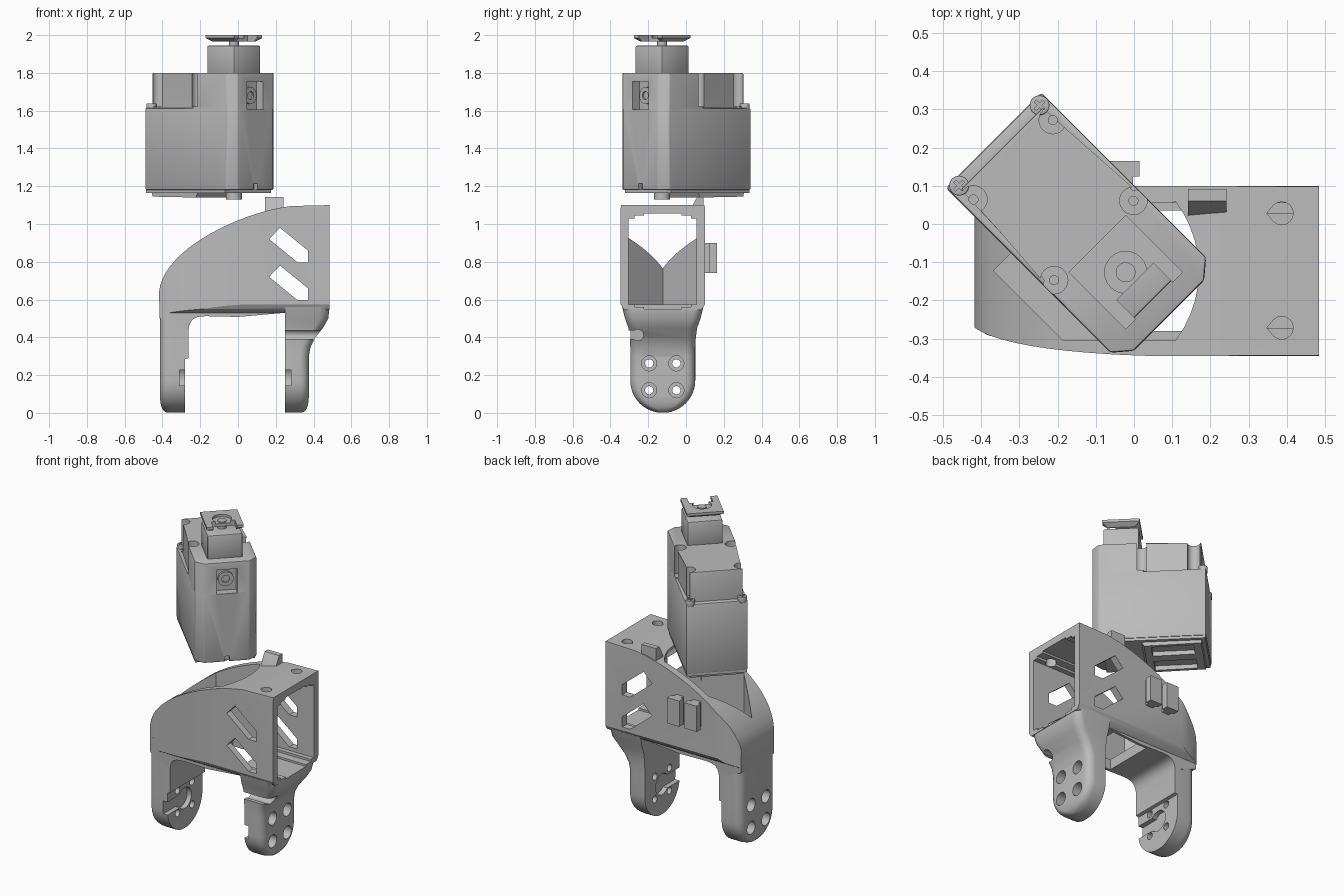
import bpy
import bmesh
from math import sin, cos, pi
from mathutils import Matrix, Vector
from mathutils.geometry import interpolate_bezier

cube = bpy.data.objects.get("Cube")
if cube:
    bpy.data.objects.remove(cube)

grey = bpy.data.materials.new("plain grey")
grey.use_nodes = True
grey.diffuse_color = (0.5, 0.5, 0.5, 1)
for node in grey.node_tree.nodes:
    if node.type == 'BSDF_PRINCIPLED':
        node.inputs["Base Color"].default_value = grey.diffuse_color


def add(name, bm):
    bmesh.ops.recalc_face_normals(bm, faces=bm.faces[:])
    mesh = bpy.data.meshes.new(name)
    bm.to_mesh(mesh)
    bm.free()
    obj = bpy.data.objects.new(name, mesh)
    bpy.context.collection.objects.link(obj)
    return obj


def loft(name, rings, bevel=0):
    """Skin equal rings of points and close both ends."""
    bm = bmesh.new()
    loops = [[bm.verts.new(p) for p in ring] for ring in rings]
    n = len(loops[0])
    for a, b in zip(loops, loops[1:]):
        for i in range(n):
            j = (i + 1) % n
            bm.faces.new((a[i], a[j], b[j], b[i]))
    bm.faces.new(loops[0][::-1])
    bm.faces.new(loops[-1])
    if bevel:
        bmesh.ops.bevel(bm, geom=bm.edges[:], offset=bevel, segments=2,
                        profile=0.5, affect='EDGES', clamp_overlap=True)
    return add(name, bm)


PLACE = {'x': lambda a, b, h: (h, a, b),
         'y': lambda a, b, h: (a, h, b),
         'z': lambda a, b, h: (a, b, h)}


def prism(pts, axis, lo, hi, name="helper", bevel=0):
    return loft(name, [[PLACE[axis](a, b, h) for a, b in pts] for h in (lo, hi)], bevel)


def box(x, y, z, name="helper", bevel=0):
    return prism([(x[0], y[0]), (x[1], y[0]), (x[1], y[1]), (x[0], y[1])], 'z', *z, name, bevel)


def circle(a, b, r, n=24):
    return [(a + r * cos(2 * pi * i / n), b + r * sin(2 * pi * i / n)) for i in range(n)]


def curve(*pts, n=20):
    return [tuple(p) for p in interpolate_bezier(*[Vector(p) for p in pts], n)]


def combine(obj, other, op='DIFFERENCE'):
    """Apply one boolean and remove the helper."""
    mod = obj.modifiers.new("cut", 'BOOLEAN')
    mod.object, mod.operation, mod.solver = other, op, 'EXACT'
    graph = bpy.context.evaluated_depsgraph_get()
    mesh = bpy.data.meshes.new_from_object(obj.evaluated_get(graph))
    obj.modifiers.clear()
    obj.data = mesh
    bpy.data.objects.remove(other)


def finish(obj, turn=0):
    obj.data.transform(Matrix.Rotation(turn, 4, 'Z'))
    obj.data.materials.clear()
    obj.data.materials.append(grey)
    for f in obj.data.polygons:
        f.material_index = 0
    bpy.ops.object.select_all(action='DESELECT')
    bpy.context.view_layer.objects.active = obj
    obj.select_set(True)
    bpy.ops.object.shade_smooth_by_angle(angle=0.5)


# Bracket shell: side profile trimmed by the plan and the end profile
MID = -0.123
side = curve((0.28, 1.095), (0, 1.06), (-0.4, 0.86), (-0.418, 0.64))
side += [(-0.415, 0.5)] + curve((-0.262, 0.44), (-0.255, 0.5), (-0.23, 0.51), (-0.17, 0.512), n=8)
side += [(0, 0.508), (0.25, 0.53), (0.485, 0.545), (0.485, 1.1)]
frame = prism(side, 'y', -0.5, 0.3, "bracket")
plan = curve((0.15, -0.347), (-0.1, -0.347), (-0.35, -0.325), (-0.42, -0.27), n=14)
plan += [(-0.42, 0.05), (-0.4, 0.065), (-0.28, 0.1), (0.6, 0.1), (0.6, -0.347)]
combine(frame, prism(plan, 'z', -0.1, 1.3), 'INTERSECT')
end = [(0.09, 1.2), (0.1, 1.08), (0.1, 0.575), (0.085, 0.55), (0.052, 0.53), (0.048, 0.4)]
end = end + [(2 * MID - y, z) for y, z in reversed(end)]
combine(frame, prism(end, 'x', -0.6, 0.6), 'INTERSECT')


# Legs: rounded sections that end in a half circle
def leg(s, inner, outer, upper):
    R = 0.172
    spec = []
    for i in range(1, 13):
        a = pi / 2 * i / 12
        spec.append((R - R * cos(a), inner, outer - 0.05 * (1 - sin(a)) ** 2, R * sin(a)))
    rings = []
    for z, x0, x1, h in spec + upper:
        r = min(0.05, h * 0.9)
        half = [(x0, h)] + [(x1 - r + r * sin(t * pi / 12), h - r + r * cos(t * pi / 12)) for t in range(7)]
        ring = half + [(x, -y) for x, y in reversed(half)]
        rings.append([(s * x, MID + y, z) for x, y in ring])
    return loft("leg", rings)


right = [(0.3, .25, .375, .172), (0.35, .25, .384, .172), (0.4, .25, .41, .175),
         (0.45, .25, .45, .182), (0.5, .25, .478, .2), (0.56, .25, .484, .215)]
left = [(0.285, .28, .414, .172), (0.29, .262, .414, .172), (0.6, .262, .414, .172)]
combine(frame, leg(1, 0.25, 0.376, right), 'UNION')
combine(frame, leg(-1, 0.28, 0.414, left), 'UNION')

# Hollow with a pointed end, and the round-ended top opening
V = [(0.055, -0.19), (MID, -0.368), (-0.305, -0.185)]
point = [(x, y) for y, x in V]
combine(frame, prism(point + [(0.6, -0.305), (0.6, 0.055)], 'z', 0.575, 1.03))
arc = [(-0.13 + 0.3 * cos(t * pi / 24), MID + 0.3 * sin(t * pi / 24)) for t in range(-5, 6)]
combine(frame, prism(point + [(0.1, -0.305)] + arc + [(0.1, 0.055)], 'z', 0.8, 1.3))
combine(frame, box((-0.06, 0.18), (-0.28, 0.035), (0.4, 0.62)))
for half, d in ((0.15, 0.014), (0.1, 0.026)):
    combine(frame, box((0, 0.6), (MID - half, MID + half), (0.575 - d, 1.03 + d)))

# Slanted side windows
slot = [(0.165, 0.92), (0.222, 0.98), (0.37, 0.86), (0.37, 0.797), (0.315, 0.797)]
for dz in (0, -0.2):
    combine(frame, prism([(x, z + dz) for x, z in slot], 'y', -0.6, 0.4))

# Teardrop holes in the roof
for y in (0.028, -0.272):
    drop = [(0.348, y)] + [(0.387 + 0.03 * cos(t * pi / 8), y + 0.03 * sin(t * pi / 8)) for t in range(-6, 7)]
    combine(frame, prism(drop, 'z', 0.98, 1.2))

# Leg screw holes, horn seats and cable notch
for s in (-1, 1):
    face, out = (0.28, 0.414) if s < 0 else (0.25, 0.376)

    def span(a, b):
        return sorted((s * a, s * b))
    for y in (MID - 0.072, MID + 0.072):
        for z in (0.12, 0.262):
            combine(frame, prism(circle(y, z, 0.022, 16), 'x', *span(0.2, 0.5)))
            combine(frame, prism(circle(y, z, 0.04, 20), 'x', *span(out - 0.06, 0.5)))
    combine(frame, prism(circle(MID, 0.187, 0.065), 'x', *span(0.2, face + 0.03)))
    combine(frame, box(span(0.2, face + 0.03), (-0.4, MID), (0.145, 0.227)))
combine(frame, box((0.2, 0.55), (-0.4, -0.26), (0.39, 0.435)))
combine(frame, prism(circle(-0.255, 0.412, 0.03, 16), 'x', 0.2, 0.55))
finish(frame)

# Roof hook and rear cable clips
finish(prism([(0.02, 1.06), (0.035, 1.1), (0.06, 1.143), (0.092, 1.143), (0.092, 1.06)],
             'x', 0.142, 0.242, "roof_hook"))
for i, x in enumerate((-0.147, -0.027)):
    tee = [(x - .025, .09), (x + .025, .09), (x + .025, .125), (x + .042, .125),
           (x + .042, .165), (x - .042, .165), (x - .042, .125), (x - .025, .125)]
    finish(prism(tee, 'z', 0.74, 0.9, "rear_clip_%d" % i))

# Motor body, built square and then turned
TURN = -pi / 4
C = -0.105
HUB = 0.074


def mirrored(half):
    return [(u, C - v) for u, v in half] + [(u, C + v) for u, v in reversed(half)]


nose = [(0.195, 0.177), (0.235, 0.13)]
body = prism(mirrored([(-0.415, 0.177)] + nose), 'z', 1.18, 1.615, "motor_body", 0.008)
top = [(-0.385, 0.152), (-0.06, 0.165), (-0.06, 0.176)] + [(u - 0.001, v) for u, v in nose]
combine(body, prism(mirrored(top), 'z', 1.5, 1.8, bevel=0.006), 'UNION')
combine(body, box((-0.41, 0.18), (C - 0.172, C + 0.172), (1.165, 1.3)), 'UNION')
combine(body, prism([(-0.395, 1.2), (-0.385, 1.145), (-0.06, 1.14), (-0.03, 1.2)], 'y', C - 0.15, C + 0.15), 'UNION')
for v in (C - 0.08, C + 0.08):
    combine(body, box((-0.34, -0.1), (v - 0.05, v + 0.05), (1.1, 1.17)))
for u in (-0.343, -0.044):
    for v in (C - 0.147, C + 0.147):
        combine(body, prism(circle(u, v, 0.036), 'z', 1.622, 1.9))
        combine(body, prism(circle(u, v, 0.012, 12), 'z', 1.58, 1.9))
combine(body, box((0.185, 0.3), (C - 0.06, C + 0.06), (1.605, 1.755)))
combine(body, box((0.21, 0.3), (C - 0.015, C + 0.015), (1.15, 1.215)))
finish(body, TURN)

ring = prism(circle(C, 1.68, 0.045), 'x', 0.17, 0.2, "window_ring")
combine(ring, prism(circle(C, 1.68, 0.022), 'x', 0.19, 0.3))
finish(ring, TURN)
finish(prism(circle(HUB, C, 0.042), 'z', 1.13, 1.2, "lower_pivot"), TURN)

# Corner screws with cross slots
for i, v in enumerate((C - 0.148, C + 0.15)):
    screw = prism(circle(-0.395, v, 0.026), 'z', 1.6, 1.638, "corner_screw_%d" % i, 0.003)
    for a, b in ((0.016, 0.004), (0.004, 0.016)):
        combine(screw, box((-0.395 - a, -0.395 + a), (v - b, v + b), (1.626, 1.7)))
    finish(screw, TURN)

# Gear head, output shaft and notched horn
finish(box((HUB - 0.101, HUB + 0.101), (C - 0.101, C + 0.101), (1.79, 1.945), "gear_head", 0.008), TURN)
finish(prism(circle(HUB, C, 0.026), 'z', 1.93, 1.99, "output_shaft"), TURN)
horn = loft("horn", [[(HUB + a * h, C + b * h, z) for a, b in ((-1, -1), (1, -1), (1, 1), (-1, 1))]
                     for z, h in ((1.966, 0.08), (1.984, 0.106), (2.0, 0.106))])
combine(horn, box((HUB + 0.035, 0.3), (C - 0.068, C + 0.068), (1.9, 2.1)))
combine(horn, prism(circle(HUB, C, 0.055), 'z', 1.985, 2.1))
finish(horn, TURN)
